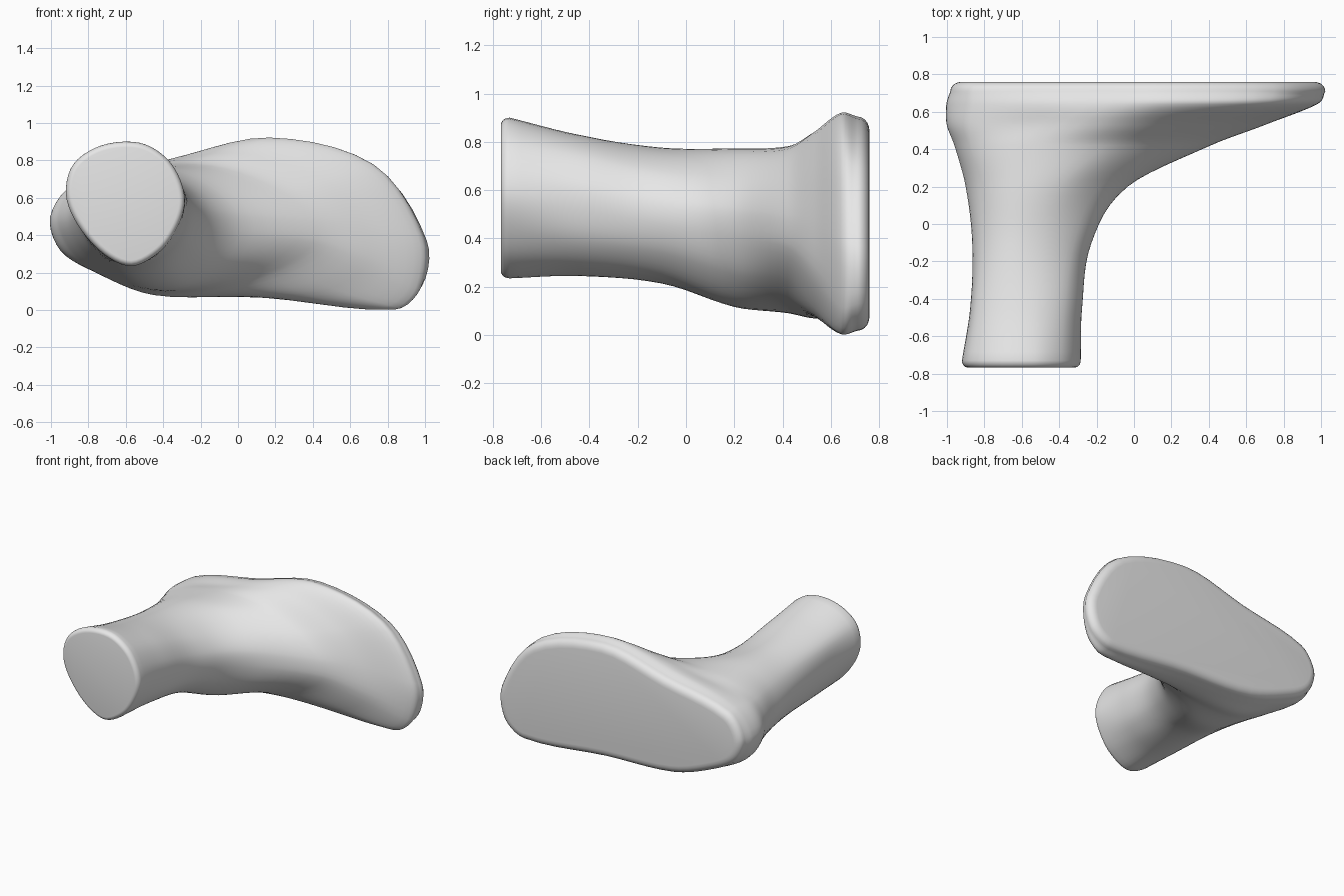
import bpy
import bmesh
import math
from mathutils import Vector

default_cube = bpy.data.objects.get("Cube")
if default_cube:
    bpy.data.objects.remove(default_cube, do_unlink=True)

AROUND_STEPS = 5
ALONG_STEPS = 6

# Outlines (x, z), each from the heel side, under the sole edge, round the toes and back
leg_end = [(-.92, .62), (-.86, .46), (-.72, .3), (-.57, .235), (-.42, .31), (-.33, .43),
           (-.285, .57), (-.31, .7), (-.39, .82), (-.53, .895), (-.73, .88), (-.88, .78)]
calf = [(-.875, .57), (-.825, .41), (-.71, .28), (-.57, .245), (-.42, .29), (-.32, .39),
        (-.28, .52), (-.29, .64), (-.37, .76), (-.52, .825), (-.7, .815), (-.845, .73)]
shin = [(-.865, .55), (-.82, .38), (-.72, .27), (-.57, .215), (-.4, .24), (-.28, .34),
        (-.23, .46), (-.24, .57), (-.32, .68), (-.48, .76), (-.66, .77), (-.81, .69)]
ankle = [(-.9, .5), (-.85, .35), (-.72, .23), (-.52, .13), (-.3, .13), (-.12, .25),
         (-.04, .4), (-.05, .53), (-.18, .66), (-.4, .76), (-.65, .76), (-.83, .66)]
instep = [(-.96, .5), (-.9, .33), (-.74, .2), (-.48, .1), (-.15, .11), (.2, .22),
          (.4, .36), (.38, .5), (.2, .65), (-.15, .77), (-.6, .76), (-.87, .66)]
forefoot = [(-1, .5), (-.94, .32), (-.76, .2), (-.45, .08), (0, .08), (.45, .1),
            (.69, .25), (.65, .48), (.45, .7), (0, .84), (-.5, .77), (-.88, .67)]
toes = [(-1, .5), (-.95, .32), (-.77, .21), (-.42, .09), (.15, .065), (.82, .005),
        (.95, .12), (.96, .4), (.7, .78), (.16, .92), (-.35, .81), (-.86, .68)]
sole = [(-.98, .5), (-.93, .33), (-.76, .22), (-.41, .1), (.15, .07), (.82, .02),
        (.985, .13), (1.01, .37), (.75, .75), (.17, .905), (-.35, .79), (-.86, .67)]

stations = [(-.73, leg_end), (-.45, calf), (-.1, shin), (.2, ankle), (.42, instep),
            (.53, forefoot), (.64, toes), (.71, sole)]


def hermite(a, b, slope_a, slope_b, t):
    """Cubic between two points with given end slopes."""
    t2, t3 = t * t, t * t * t
    return (a * (2 * t3 - 3 * t2 + 1) + slope_a * (t3 - 2 * t2 + t)
            + b * (3 * t2 - 2 * t3) + slope_b * (t3 - t2))


def smooth_loop(points):
    """Closed smooth curve through the outline points."""
    pts = [Vector(p) for p in points]
    n = len(pts)

    def slope(i):
        before, here, after = pts[i - 1], pts[i % n], pts[(i + 1) % n]
        return (after - before) / ((after - here).length + (here - before).length)

    loop = []
    for i in range(n):
        a, b = pts[i], pts[(i + 1) % n]
        span = (b - a).length
        slope_b = slope((i + 1) % n) * span
        for k in range(AROUND_STEPS):
            loop.append(hermite(a, b, slope(i) * span, slope_b, k / AROUND_STEPS))
    return loop


def loft(stations):
    """Rings of 3D points flowing smoothly along y through every outline."""
    ys = [y for y, _ in stations]
    loops = [smooth_loop(outline) for _, outline in stations]
    last = len(ys) - 1

    def slope(i, k):
        lo, hi = max(i - 1, 0), min(i + 1, last)
        return (loops[hi][k] - loops[lo][k]) / (ys[hi] - ys[lo])

    rings = []
    for i in range(last):
        span = ys[i + 1] - ys[i]
        for step in range(ALONG_STEPS + (i == last - 1)):
            t = step / ALONG_STEPS
            ring = []
            for k in range(len(loops[i])):
                p = hermite(loops[i][k], loops[i + 1][k],
                            slope(i, k) * span, slope(i + 1, k) * span, t)
                ring.append(Vector((p.x, ys[i] + span * t, max(p.y, 0))))
            rings.append(ring)
    return rings


def rounded_end(ring, direction, depth, inset):
    """Extra rings that roll the rim over towards a flat cap."""
    n = len(ring)
    result = []
    for step in range(1, 6):
        angle = step * math.pi / 10
        rolled = []
        for k, p in enumerate(ring):
            along = ring[(k + 2) % n] - ring[k - 2]
            inward = Vector((-along.z, 0, along.x)).normalized()
            q = p + inward * inset * (1 - math.cos(angle))
            q.y += direction * depth * math.sin(angle)
            rolled.append(q)
        result.append(rolled)
    return result


rings = loft(stations)
rings = (rounded_end(rings[0], -1, .037, .03)[::-1] + rings
         + rounded_end(rings[-1], 1, .05, .06))

# Skin the rings and close both ends
bm = bmesh.new()
rows = [[bm.verts.new(p) for p in ring] for ring in rings]
count = len(rows[0])
for row, following in zip(rows, rows[1:]):
    for k in range(count):
        j = (k + 1) % count
        bm.faces.new((row[k], row[j], following[j], following[k]))
bm.faces.new(rows[0])
bm.faces.new(rows[-1])
bmesh.ops.recalc_face_normals(bm, faces=bm.faces)
mesh = bpy.data.meshes.new("foot_and_lower_leg")
bm.to_mesh(mesh)
bm.free()

foot = bpy.data.objects.new("foot_and_lower_leg", mesh)
bpy.context.collection.objects.link(foot)

# Plain grey surface
grey = bpy.data.materials.new("plain_grey")
grey.use_nodes = True
colour = (.8, .8, .8, 1)
grey.diffuse_color = colour
grey.node_tree.nodes["Principled BSDF"].inputs["Base Color"].default_value = colour
mesh.materials.append(grey)

bpy.ops.object.select_all(action='DESELECT')
foot.select_set(True)
bpy.context.view_layer.objects.active = foot
bpy.ops.object.shade_smooth_by_angle(angle=math.radians(50))
